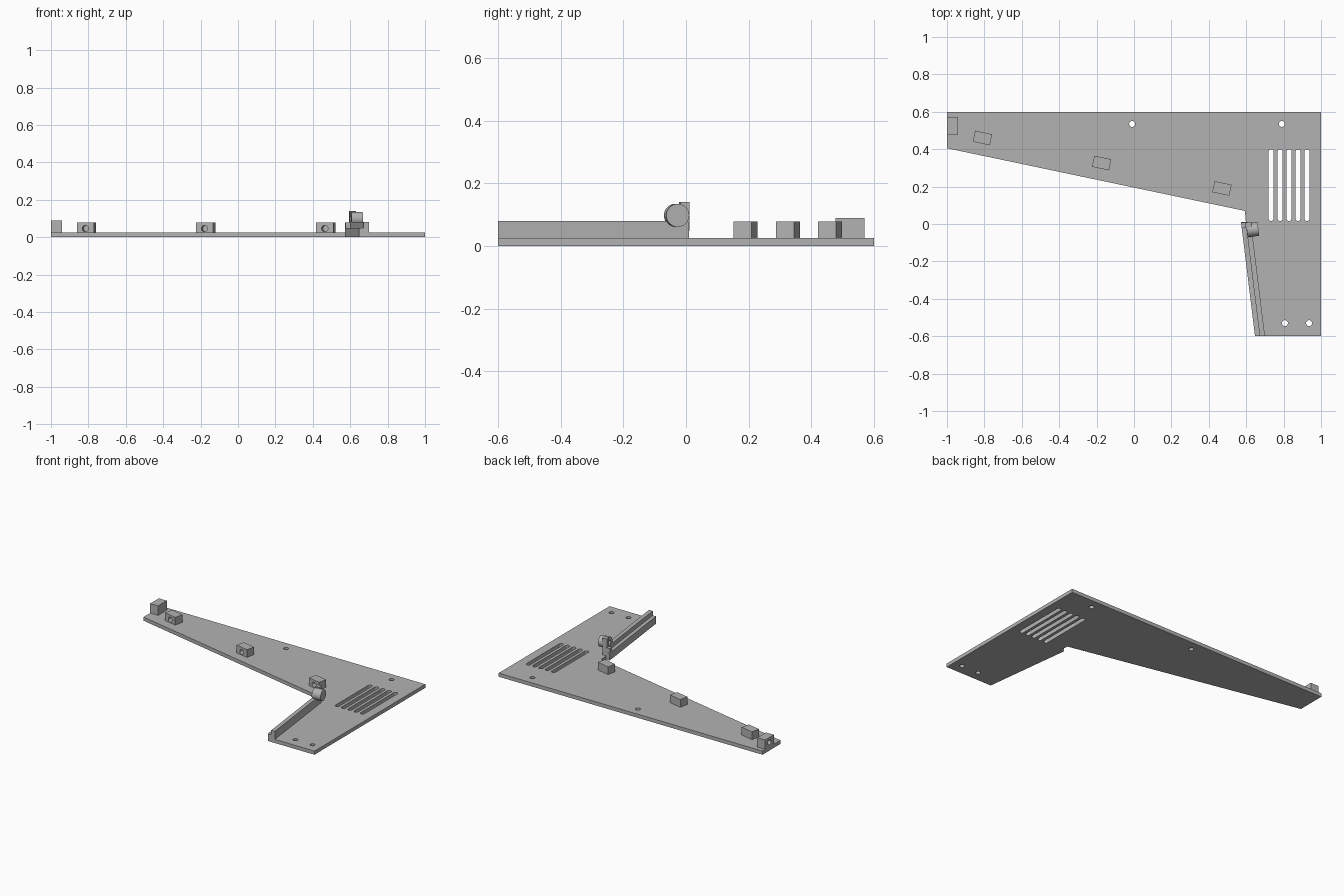
import bpy, bmesh, math
from mathutils import Matrix, Vector

cube = bpy.data.objects.get("Cube")
if cube:
    bpy.data.objects.remove(cube, do_unlink=True)

grey = bpy.data.materials.new("plain grey")
grey.use_nodes = True
grey.diffuse_color = (0.45, 0.45, 0.45, 1)
grey.node_tree.nodes["Principled BSDF"].inputs["Base Color"].default_value = grey.diffuse_color

THICK = 0.025
TILT = math.radians(-11.9)
EDGE = Vector((-0.075, 0.61, 0))      # direction of the slanted rail


def finish(name, bm):
    bmesh.ops.recalc_face_normals(bm, faces=bm.faces)
    mesh = bpy.data.meshes.new(name)
    bm.to_mesh(mesh)
    bm.free()
    mesh.materials.append(grey)
    obj = bpy.data.objects.new(name, mesh)
    bpy.context.collection.objects.link(obj)
    return obj


def prism(name, outline, z0, z1):
    """Extrude a plan outline from z0 up to z1."""
    bm = bmesh.new()
    face = bm.faces.new([bm.verts.new((x, y, z0)) for x, y in outline])
    top = bmesh.ops.extrude_face_region(bm, geom=[face])["geom"]
    verts = [g for g in top if isinstance(g, bmesh.types.BMVert)]
    bmesh.ops.translate(bm, verts=verts, vec=(0, 0, z1 - z0))
    return finish(name, bm)


def box(name, centre, size, angle=0):
    bm = bmesh.new()
    bmesh.ops.create_cube(bm, size=1, matrix=Matrix.Translation(centre)
                          @ Matrix.Rotation(angle, 4, "Z") @ Matrix.Diagonal((*size, 1)))
    return finish(name, bm)


def rod(name, centre, axis, radius, length, sides=32):
    bm = bmesh.new()
    turn = Vector(axis).to_track_quat("Z", "Y").to_matrix().to_4x4()
    bmesh.ops.create_cone(bm, cap_ends=True, segments=sides, radius1=radius, radius2=radius,
                          depth=length, matrix=Matrix.Translation(centre) @ turn)
    return finish(name, bm)


def cut(obj, cutters):
    """Subtract each cutter and throw it away."""
    for cutter in cutters:
        cutter.hide_render = True
        mod = obj.modifiers.new("cut", "BOOLEAN")
        mod.operation, mod.solver, mod.object = "DIFFERENCE", "EXACT", cutter
        with bpy.context.temp_override(object=obj, active_object=obj):
            bpy.ops.object.modifier_apply(modifier=mod.name)
        bpy.data.objects.remove(cutter, do_unlink=True)


def smooth(obj):
    bpy.ops.object.select_all(action="DESELECT")
    obj.select_set(True)
    bpy.context.view_layer.objects.active = obj
    bpy.ops.object.shade_smooth_by_angle(angle=math.radians(30))


def slot(x, y0, y1, r):
    ends = [(y1, 0), (y0, math.pi)]
    outline = [(x + r * math.cos(a + math.pi * i / 8), y + r * math.sin(a + math.pi * i / 8))
               for y, a in ends for i in range(9)]
    return prism("slot_cutter", outline, -0.05, 0.1)


# Base plate with screw holes and vent slots
plate = prism("base_plate", [(-1, 0.6), (-1, 0.405), (0.593, 0.07), (0.598, 0.01), (0.572, 0.01),
                             (0.647, -0.6), (1, -0.6), (1, 0.6)], 0, THICK)
holes = [(-0.01, 0.535), (0.79, 0.535), (0.807, -0.53), (0.936, -0.53)]
cut(plate, [rod("hole_cutter", (x, y, 0), (0, 0, 1), 0.016, 0.2, 24) for x, y in holes])
cut(plate, [slot(0.733 + 0.048 * i, 0.03, 0.385, 0.014) for i in range(5)])
smooth(plate)

# Tilted mounting blocks with blind holes in their front faces
rot = Matrix.Rotation(TILT, 3, "Z")
for i, (x, y) in enumerate([(-0.81, 0.46), (-0.173, 0.326), (0.47, 0.19)]):
    block = box(f"mounting_block_{i + 1}", (x, y, 0.051), (0.093, 0.06, 0.054), TILT)
    front = Vector((x, y, 0.046)) + rot @ Vector((0, -0.03, 0))
    cut(block, [rod("bore_cutter", front, rot @ Vector((0, 1, 0)), 0.017, 0.07, 24)])
    smooth(block)

# Corner block with a blind hole in its outer face
corner = box("corner_block", (-0.97, 0.524, 0.057), (0.06, 0.094, 0.066))
cut(corner, [rod("bore_cutter", (-1, 0.524, 0.057), (1, 0, 0), 0.017, 0.07, 24)])
smooth(corner)


# Stepped rail along the slanted edge
def strip(name, inset0, inset1, z0, z1):
    start = Vector((0.647, -0.6, 0))
    pts = [start + Vector((inset0, 0, 0)), start + Vector((inset1, 0, 0))]
    pts += [pts[1] + EDGE, pts[0] + EDGE]
    return prism(name, [p.xy for p in pts], z0, z1)


strip("rail_ledge", 0, 0.053, THICK - 0.001, 0.05)
strip("rail_wall", 0.025, 0.053, 0.049, 0.08)

# End stop, upright and hinge barrel
slant = math.atan2(EDGE.y, EDGE.x) - math.pi / 2
box("rail_end_stop", (0.592, -0.006, 0.064), (0.036, 0.03, 0.031), slant)
box("hinge_upright", (0.612, -0.005, 0.109), (0.033, 0.03, 0.062), slant)
axis = Vector((EDGE.y, -EDGE.x, 0)).normalized()
centre = Vector((0.634, -0.03, 0.098))
barrel = rod("hinge_barrel", centre, axis, 0.037, 0.062, 40)
cut(barrel, [rod("bore_cutter", centre - axis * 0.031, axis, 0.016, 0.07, 24)])
smooth(barrel)
